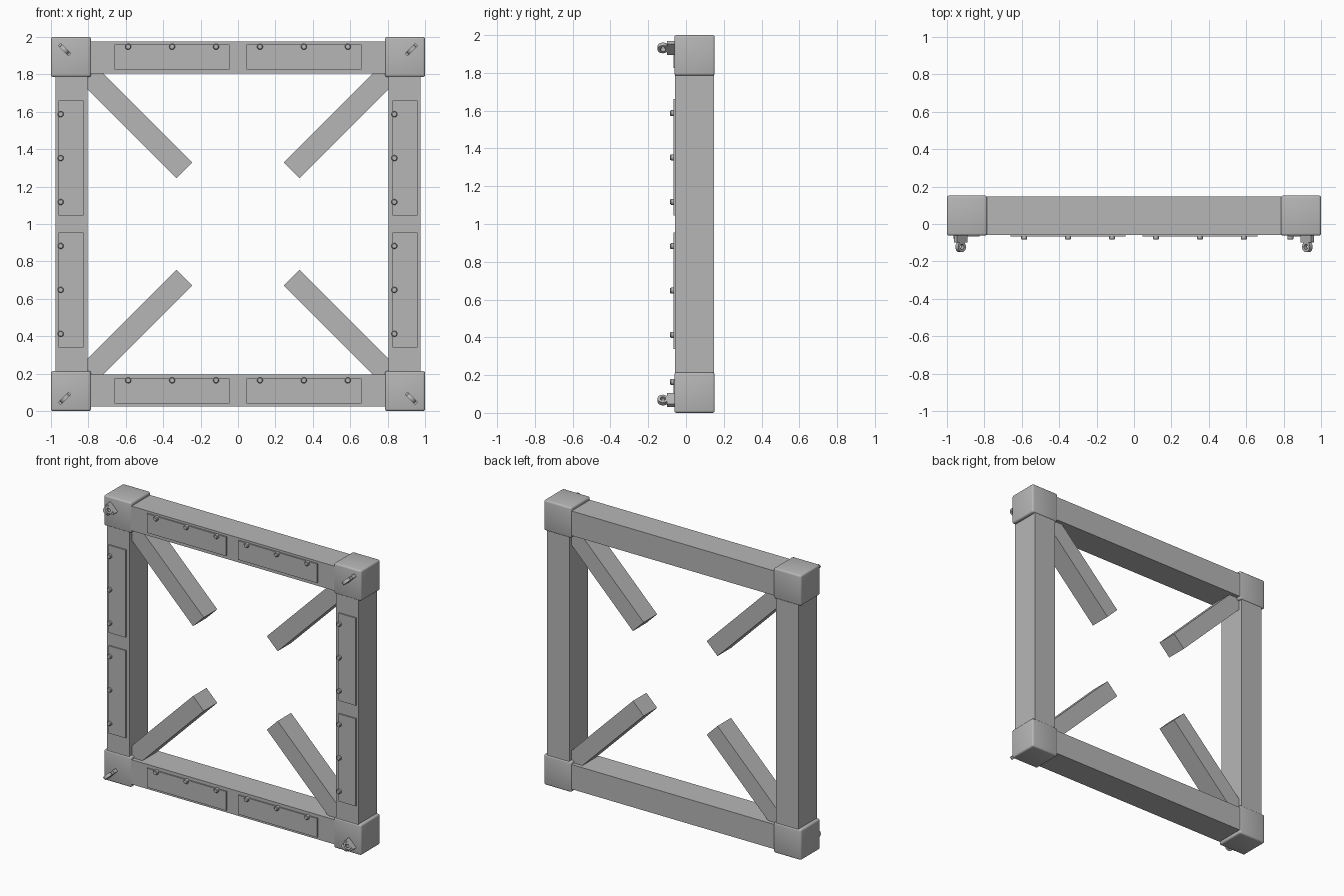
import bpy, bmesh, math
from mathutils import Matrix, Vector

if "Cube" in bpy.data.objects:
    bpy.data.objects.remove(bpy.data.objects["Cube"])

steel = bpy.data.materials.new("grey_steel")
steel.diffuse_color = (0.47, 0.47, 0.47, 1)
steel.use_nodes = True
steel.node_tree.nodes["Principled BSDF"].inputs["Base Color"].default_value = steel.diffuse_color


def finish(name, bm, smooth=False):
    bmesh.ops.recalc_face_normals(bm, faces=bm.faces)
    me = bpy.data.meshes.new(name)
    bm.to_mesh(me)
    bm.free()
    me.materials.append(steel)
    ob = bpy.data.objects.new(name, me)
    bpy.context.collection.objects.link(ob)
    if smooth:
        bpy.ops.object.select_all(action='DESELECT')
        ob.select_set(True)
        bpy.context.view_layer.objects.active = ob
        bpy.ops.object.shade_smooth_by_angle(angle=math.radians(35))
    return ob


def box(name, x, y, z, bevel=0.0):
    bm = bmesh.new()
    size = Matrix.Diagonal((x[1] - x[0], y[1] - y[0], z[1] - z[0], 1))
    mid = Matrix.Translation((sum(x) / 2, sum(y) / 2, sum(z) / 2))
    bmesh.ops.create_cube(bm, size=1, matrix=mid @ size)
    if bevel:
        bmesh.ops.bevel(bm, geom=bm.edges[:], offset=bevel, segments=3,
                        profile=0.5, affect='EDGES')
    return finish(name, bm, bool(bevel))


def bolt(x, z):
    # short round head with a chamfered rim
    bm = bmesh.new()
    rings = []
    for r, y in ((0.016, -0.058), (0.016, -0.079), (0.012, -0.084)):
        rings.append([bm.verts.new((x + r * math.cos(a * math.tau / 12), y,
                                    z + r * math.sin(a * math.tau / 12)))
                      for a in range(12)])
    for a, b in zip(rings, rings[1:]):
        for i in range(12):
            j = (i + 1) % 12
            bm.faces.new((a[i], a[j], b[j], b[i]))
    bm.faces.new(rings[0])
    bm.faces.new(rings[-1])
    finish("bolt", bm, True)


def lug(sx, sz):
    # eye lug: wide foot plus a ring, turned to face the frame centre
    centre = Vector((sx * 0.927, 0, 1 + sz * 0.932))
    turn = Matrix.Translation(centre) @ Matrix.Rotation(-sx * sz * math.pi / 4, 4, 'Y')
    bm = bmesh.new()
    foot = Matrix.Translation((0, -0.078, 0)) @ Matrix.Diagonal((0.08, 0.044, 0.022, 1))
    bmesh.ops.create_cube(bm, size=1, matrix=turn @ foot)
    n, t, loops = 24, 0.011, []
    for r, w in ((0.029, -t), (0.029, t), (0.014, t), (0.014, -t)):
        loops.append([bm.verts.new(turn @ Vector((r * math.cos(i * math.tau / n),
                                                  -0.122 + r * math.sin(i * math.tau / n), w)))
                      for i in range(n)])
    for k in range(4):
        a, b = loops[k], loops[(k + 1) % 4]
        for i in range(n):
            j = (i + 1) % n
            bm.faces.new((a[i], a[j], b[j], b[i]))
    finish("eye_lug", bm, True)


def brace(sx, sz):
    # diagonal bar from the corner towards the middle
    bm = bmesh.new()
    mid = 0.5 * (0.83 + 0.287)
    length = (0.83 - 0.287) * math.sqrt(2)
    m = (Matrix.Translation((sx * mid, 0.045, 1 + sz * mid))
         @ Matrix.Rotation(-sx * sz * math.pi / 4, 4, 'Y')
         @ Matrix.Diagonal((length, 0.15, 0.118, 1)))
    bmesh.ops.create_cube(bm, size=1, matrix=m)
    finish("diagonal_brace", bm)


def span(s, a, b, c=0.0):
    return tuple(sorted((c + s * a, c + s * b)))


beam_y, plate_y, block_y = (-0.058, 0.147), (-0.067, -0.05), (-0.062, 0.152)

# corners
for sx in (-1, 1):
    for sz in (-1, 1):
        box("corner_block", span(sx, 0.786, 1), block_y, span(sz, 0.786, 1, 1), 0.012)
        lug(sx, sz)
        brace(sx, sz)

for s in (-1, 1):
    # frame beams
    box("horizontal_beam", (-0.85, 0.85), beam_y, span(s, 0.804, 0.977, 1))
    box("upright_beam", span(s, 0.804, 0.977), beam_y, (0.15, 1.85))
    # cover plates, two per beam
    for h in (-1, 1):
        box("cover_plate", span(h, 0.046, 0.661), plate_y, span(s, 0.827, 0.961, 1))
        box("cover_plate", span(s, 0.827, 0.961), plate_y, span(h, 0.046, 0.661, 1))
    # bolts along the upper or left edge of the plates
    for i in range(6):
        p = -0.587 + i * 0.2348
        bolt(p, 1 + s * 0.892 + 0.056)
        bolt(s * 0.892 - 0.056, 1 + p)
